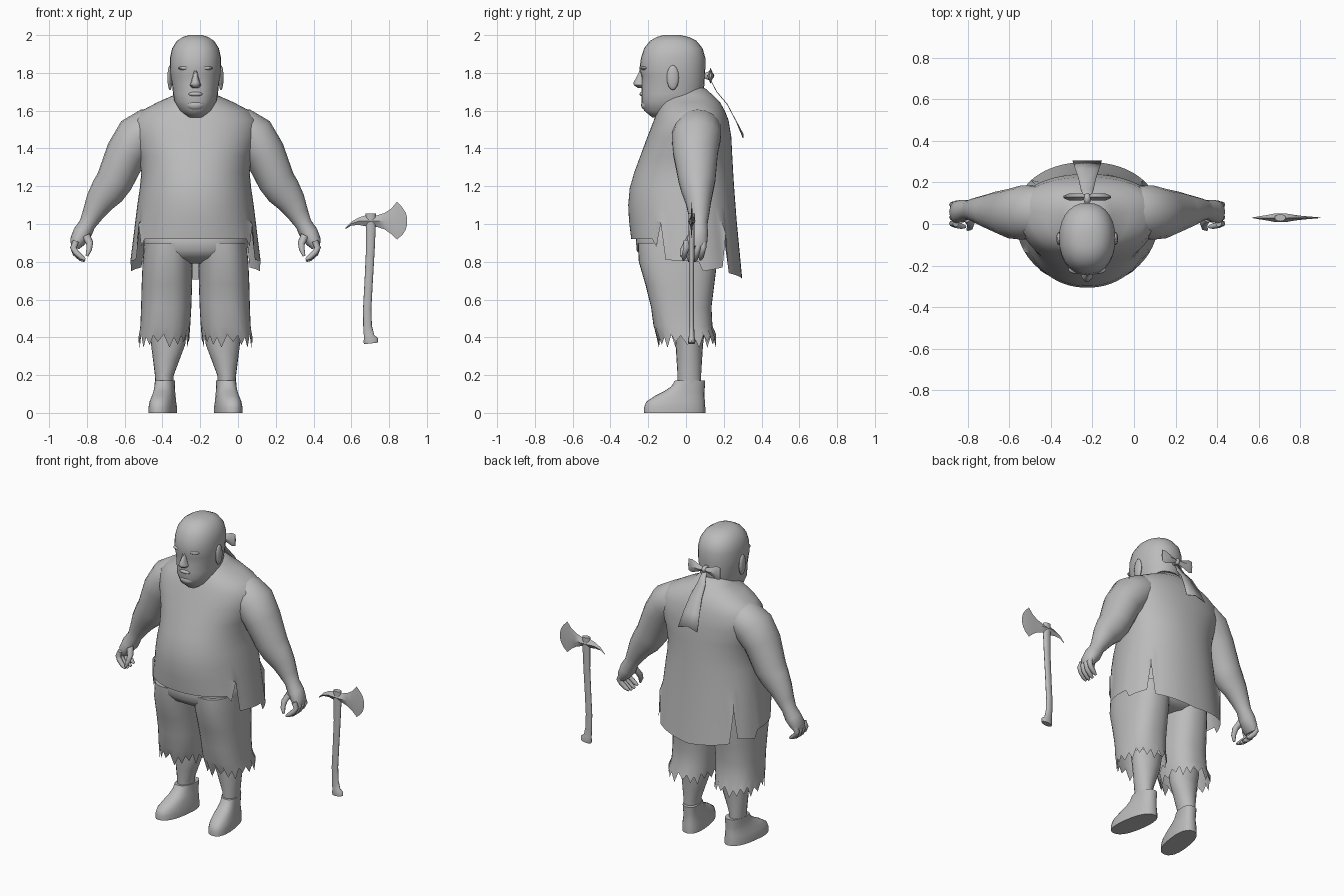
import bpy, bmesh, math
from mathutils import Vector

CX = -0.225  # centre line of the figure
grey = bpy.data.materials.new("plain_grey")
grey.diffuse_color = (0.5, 0.5, 0.5, 1)


def finish(name, bm, angle=50):
    bmesh.ops.recalc_face_normals(bm, faces=bm.faces[:])
    me = bpy.data.meshes.new(name)
    bm.to_mesh(me)
    bm.free()
    me.materials.append(grey)
    ob = bpy.data.objects.new(name, me)
    bpy.context.collection.objects.link(ob)
    bpy.ops.object.select_all(action='DESELECT')
    ob.select_set(True)
    bpy.context.view_layer.objects.active = ob
    bpy.ops.object.shade_smooth_by_angle(angle=math.radians(angle))
    return ob


def skin(name, rings, cap0=True, cap1=True, angle=50):
    """Join rings of points into a surface."""
    bm = bmesh.new()
    vs = [[bm.verts.new(p) for p in r] for r in rings]
    n = len(vs[0])
    for a, b in zip(vs, vs[1:]):
        for i in range(n):
            j = (i + 1) % n
            bm.faces.new((a[i], a[j], b[j], b[i]))
    if cap0:
        bm.faces.new(vs[0])
    if cap1:
        bm.faces.new(vs[-1])
    return finish(name, bm, angle)


def oval(z, x0, x1, yf, yb, ym=None, n=24, p=2.0, s=1, hem=None, shear=0):
    """Level ring; front and back halves may differ in depth."""
    ym = (yf + yb) / 2 if ym is None else ym
    pts = []
    for i in range(n):
        a = 2 * math.pi * i / n
        c, q = math.cos(a), math.sin(a)
        x = (x0 + x1) / 2 + (x1 - x0) / 2 * math.copysign(abs(c) ** (2 / p), c)
        y = ym + (yb - ym if q > 0 else ym - yf) * math.copysign(abs(q) ** (2 / p), q)
        pts.append((CX + s * (x - shear * y), y, hem(i, n) if hem else z))
    return pts


def tube(name, path, n=14, s=1, x0=CX):
    """Rounded limb; path holds x, y, z, radius in the xz plane, radius in y."""
    rings = []
    for k, (x, y, z, r, ry) in enumerate(path):
        a, b = path[max(k - 1, 0)], path[min(k + 1, len(path) - 1)]
        t = Vector((b[0] - a[0], 0, b[2] - a[2])).normalized()
        u = Vector((t.z, 0, -t.x))
        ring = []
        for i in range(n):
            w = 2 * math.pi * i / n
            q = Vector((x, y, z)) + u * r * math.cos(w) + Vector((0, ry * math.sin(w), 0))
            ring.append((x0 + s * q.x, q.y, q.z))
        rings.append(ring)
    return skin(name, rings)


def blade(name, stations, y, s=1, x0=0.0, angle=30):
    """Diamond sections along x; stations hold x, low z, high z, half thickness."""
    return skin(name, [[(x0 + s * x, y, lo), (x0 + s * x, y + t, (lo + hi) / 2),
                        (x0 + s * x, y, hi), (x0 + s * x, y - t, (lo + hi) / 2)]
                       for x, lo, hi, t in stations], angle=angle)


def ball(name, loc, size):
    bm = bmesh.new()
    bmesh.ops.create_uvsphere(bm, u_segments=14, v_segments=8, radius=1)
    for v in bm.verts:
        v.co = [l + c * k for l, c, k in zip(loc, v.co, size)]
    return finish(name, bm)


# Head: z, half width, front, back
head = [(1.565, .045, -.18, -.05), (1.60, .085, -.222, .02), (1.65, .112, -.236, .07),
        (1.69, .119, -.236, .09), (1.74, .124, -.236, .098), (1.785, .133, -.236, .10),
        (1.82, .135, -.247, .102), (1.88, .135, -.238, .102), (1.93, .124, -.222, .088),
        (1.97, .098, -.19, .055), (1.99, .068, -.155, .015), (2.0, .035, -.12, -.03)]
skin("head", [oval(z, -w, w, f, b, n=28, p=2.2) for z, w, f, b in head])

# Facial features
nose = [(1.72, .018, -.255), (1.735, .03, -.278), (1.75, .024, -.28), (1.78, .015, -.262), (1.815, .011, -.246)]
skin("nose", [oval(z, -w, w, f, -.20, n=10) for z, w, f in nose])
ball("lips", (CX, -.228, 1.688), (.038, .018, .013))
ball("chin", (CX, -.205, 1.63), (.05, .033, .03))
for s in (1, -1):
    ball("brow", (CX + s * .05, -.215, 1.825), (.042, .025, .012))
    ball("ear", (CX + s * .135, -.07, 1.775), (.014, .032, .066))

# Shirt with a torn hem: degrees from the front against hem height
HEM = [(0, .92), (50, .92), (55, .88), (60, 1.0), (65, .81), (95, .80), (100, .75),
       (125, .77), (130, .95), (135, .74), (180, .705)]


def shirt_hem(i, n):
    d = abs((360 * i / n + 90 + 180) % 360 - 180)
    for (d0, z0), (d1, z1) in zip(HEM, HEM[1:]):
        if d0 <= d <= d1:
            return z0 + (z1 - z0) * (d - d0) / (d1 - d0)
    return HEM[-1][1]


# z, half width, front, widest depth, back
shirt = [(1.72, .08, -.06, .03, .10), (1.68, .12, -.10, .04, .145), (1.645, .20, -.13, .05, .18),
         (1.60, .285, -.15, .06, .205), (1.55, .335, -.17, .065, .225), (1.46, .335, -.205, .065, .24),
         (1.36, .30, -.242, .05, .245), (1.27, .287, -.275, .04, .25), (1.19, .295, -.298, .03, .255),
         (1.10, .308, -.306, .03, .262), (1.02, .318, -.302, .03, .268)]
rings = [oval(z, -w, w, f, b, m, n=72, p=2.15) for z, w, f, m, b in shirt]
rings.append(oval(0, -.345, .345, -.29, .298, .04, n=72, p=2.15, hem=shirt_hem))
skin("shirt", rings, cap1=False)

# Seat of the trousers
hips = [(1.0, .24, -.24, .18), (.92, .275, -.265, .18), (.86, .275, -.262, .175), (.82, .24, -.23, .16), (.79, .15, -.15, .12)]
skin("trouser_seat", [oval(z, -w, w, f, b, n=32, p=2.3) for z, w, f, b in hips])

TEETH = (.36, .40, .345, .415, .375, .41)
leg = [(.90, .01, .27, -.255, .17), (.80, .015, .28, -.25, .165), (.68, .018, .285, -.215, .15),
       (.56, .022, .288, -.185, .135), (.46, .028, .292, -.172, .14)]
calf = [(.44, .045, .245, -.06, .10), (.36, .055, .235, -.055, .09), (.28, .085, .225, -.05, .085),
        (.20, .115, .215, -.045, .08), (.12, .12, .21, -.045, .08)]
shoe = [(0, .095, .235, -.222, .102), (.03, .095, .235, -.222, .102), (.06, .10, .23, -.21, .10),
        (.09, .105, .222, -.165, .098), (.115, .11, .218, -.115, .098),
        (.14, .113, .216, -.078, .10), (.172, .113, .216, -.058, .102)]
arm = [(.16, .06, 1.53, .09, .10), (.24, .06, 1.505, .112, .125), (.305, .055, 1.46, .122, .132),
       (.365, .05, 1.375, .11, .12), (.43, .058, 1.225, .098, .098), (.465, .06, 1.175, .093, .085),
       (.51, .065, 1.115, .075, .068), (.545, .068, 1.05, .056, .055), (.572, .068, 1.0, .044, .046),
       (.60, .065, .95, .05, .052), (.627, .058, .905, .04, .055), (.638, .055, .875, .022, .045)]

for s in (1, -1):
    # Trouser leg with a ragged cuff
    rings = [oval(z, a, b, f, k, n=36, p=2.4, s=s) for z, a, b, f, k in leg]
    rings.append(oval(0, .035, .302, -.145, .16, n=36, p=2.4, s=s, hem=lambda i, n: TEETH[i % 6]))
    skin("trouser_leg", rings, cap1=False)
    # Calf and shoe
    skin("calf", [oval(z, a, b, f, k, n=20, s=s) for z, a, b, f, k in calf])
    skin("shoe", [oval(z, a, b, f, k, n=24, p=2.4, s=s, shear=.14) for z, a, b, f, k in shoe])
    # Arm and palm
    tube("arm", arm, 18, s)
    # Curled fingers
    for k in range(4):
        y = .002 + .03 * k
        d = .008 * abs(k - 1.5)
        tube("finger", [(.632, y, .91, .016, .016), (.647, y, .875, .017, .016),
                        (.635, y - .006, .84 + d, .016, .015), (.605, y - .012, .812 + d, .014, .014),
                        (.585, y - .015, .80 + d, .007, .007)], 8, s)
    # Thumb
    tube("thumb", [(.58, .03, .94, .022, .022), (.56, .005, .90, .019, .02),
                   (.563, -.015, .865, .015, .016), (.575, -.025, .83, .007, .008)], 8, s)
    # Bow loop behind the head
    blade("bow_loop", [(.0, 1.775, 1.795, .01), (.03, 1.765, 1.805, .018),
                       (.09, 1.742, 1.828, .016), (.115, 1.75, 1.825, .005)], .13, s, CX)

# Bow knot and hanging tail
ball("bow_knot", (CX, .122, 1.785), (.018, .028, .022))
tail = [(.125, 1.775, .012), (.165, 1.70, .03), (.22, 1.635, .042), (.265, 1.55, .057), (.305, 1.455, .07)]
bm = bmesh.new()
rows = [[bm.verts.new((CX + x * w, y, z + (.02 if k == 4 and x == 0 else 0))) for x in (-1, 0, 1)]
        for k, (y, z, w) in enumerate(tail)]
for a, b in zip(rows, rows[1:]):
    for i in (0, 1):
        bm.faces.new((a[i], a[i + 1], b[i + 1], b[i]))
ribbon = finish("bow_tail", bm)
ribbon.modifiers.new("thickness", 'SOLIDIFY').thickness = .004

# Axe
AY = .03
tube("axe_handle", [(.703, AY, 1.055, .027, .017), (.703, AY, .98, .026, .016), (.70, AY, .85, .023, .014),
                    (.692, AY, .70, .022, .013), (.684, AY, .55, .022, .013), (.686, AY, .46, .023, .013),
                    (.694, AY, .405, .028, .015), (.703, AY, .385, .04, .02), (.705, AY, .368, .036, .018)],
     12, 1, 0)
blade("axe_head", [(.568, .972, .978, .001), (.60, .992, 1.012, .007), (.64, .995, 1.035, .013),
                   (.675, .988, 1.045, .02), (.735, .985, 1.045, .02), (.775, .972, 1.058, .013),
                   (.81, .948, 1.08, .009), (.842, .918, 1.118, .006), (.87, .942, 1.088, .004),
                   (.888, .97, 1.06, .002), (.896, 1.0, 1.03, .001)], AY)
